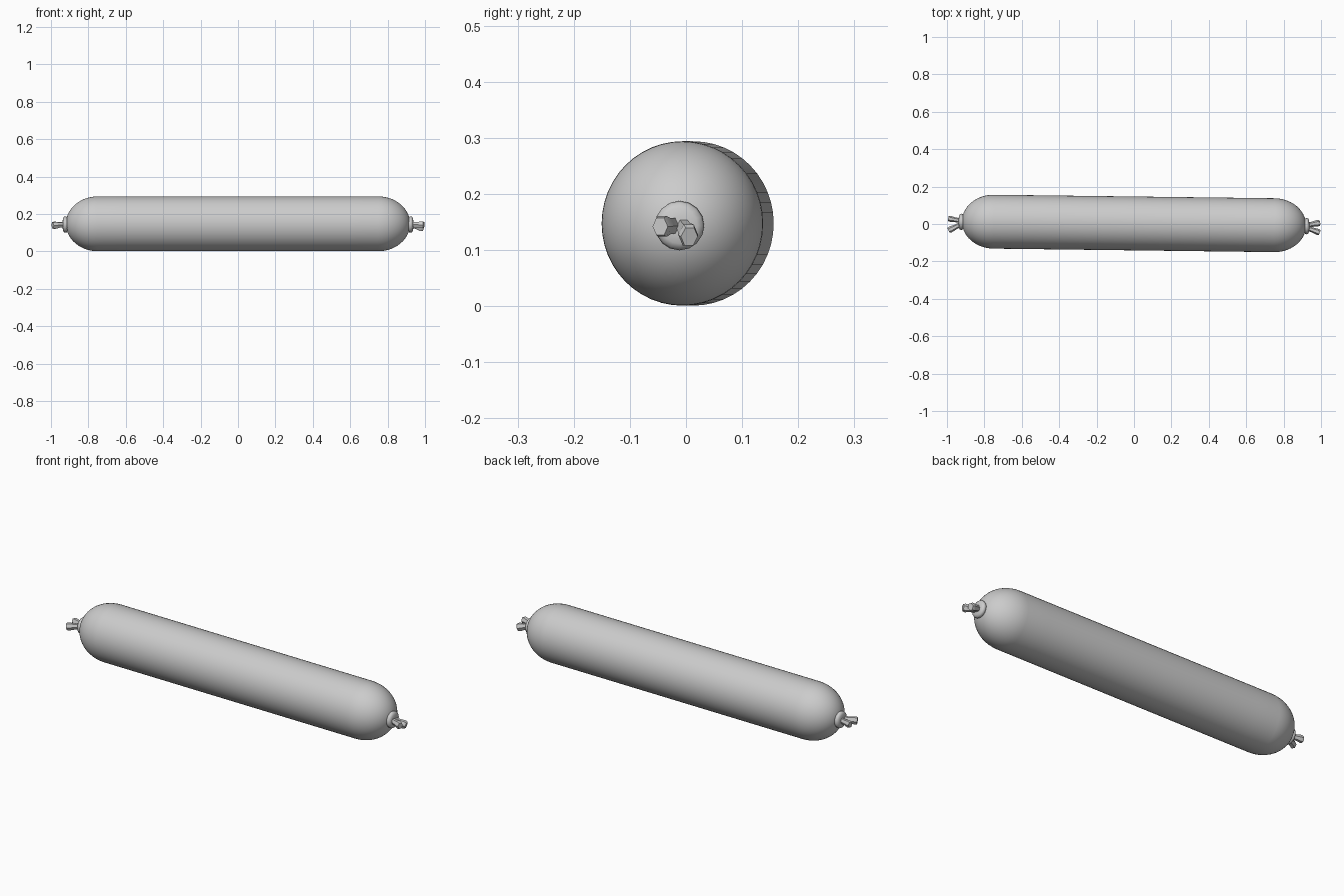
import bpy, bmesh, math
from mathutils import Vector

if "Cube" in bpy.data.objects:
    bpy.data.objects.remove(bpy.data.objects["Cube"])

casing = bpy.data.materials.new("casing_grey")
casing.diffuse_color = (0.6, 0.6, 0.6, 1)
casing.use_nodes = True
casing.node_tree.nodes["Principled BSDF"].inputs["Base Color"].default_value = casing.diffuse_color


def centre(x):
    # the axis leans slightly sideways along the length
    return Vector((x, 0.003 - 0.0125 * x, 0.1475))


def loft(name, rings, sides, smooth_angle, tip=0.0):
    """Skin a list of (centre, direction, radius_y, radius_z) rings and cap both ends."""
    bm = bmesh.new()
    loops = []
    for c, d, ry, rz in rings:
        d = d.normalized()
        side = Vector((0, 0, 1)).cross(d).normalized()
        up = d.cross(side)
        loops.append([bm.verts.new(c + side * ry * math.cos(a) + up * rz * math.sin(a))
                      for a in (2 * math.pi * i / sides for i in range(sides))])
    for a, b in zip(loops, loops[1:]):
        for i in range(sides):
            j = (i + 1) % sides
            bm.faces.new((a[i], a[j], b[j], b[i]))
    bm.faces.new(loops[0][::-1])
    end = bm.faces.new(loops[-1])
    if tip:  # dimple in the cut end
        bmesh.ops.inset_individual(bm, faces=[end], thickness=tip, depth=-tip)
    bmesh.ops.recalc_face_normals(bm, faces=bm.faces)
    me = bpy.data.meshes.new(name)
    bm.to_mesh(me)
    bm.free()
    me.materials.append(casing)
    ob = bpy.data.objects.new(name, me)
    bpy.context.collection.objects.link(ob)
    bpy.context.view_layer.objects.active = ob
    bpy.ops.object.select_all(action='DESELECT')
    ob.select_set(True)
    bpy.ops.object.shade_smooth_by_angle(angle=math.radians(smooth_angle))
    return ob


# Body: long cylinder with elliptical rounded ends
axis = Vector((1, -0.0125, 0))
CAP, START, STEPS = 0.17, 0.75, 14
offsets = [(START * i / 6, 1.0) for i in range(6)]
offsets += [(START + CAP * math.sin(t), max(math.cos(t), 0.04))
            for t in (math.pi / 2 * i / STEPS for i in range(STEPS + 1))]
stations = [(-x, r) for x, r in offsets[:0:-1]] + offsets
body_rings = [(centre(x), axis, 0.144 * r, 0.1465 * r) for x, r in stations]
loft("sausage_body", body_rings, 48, 60)

# Tied ends: pinched neck, rounded knot collar and two flared casing tails
tails = {
    1: [((-0.046, 0.142), 0.017), ((0.006, 0.124), 0.018)],
    -1: [((0.03, 0.142), 0.016), ((-0.034, 0.138), 0.017)],
}
for s, label in ((1, "right"), (-1, "left")):
    d = Vector((s, 0, 0))
    shift = Vector((-0.003 * s, -0.003, -0.004))
    collar = [(0.895, 0.050), (0.915, 0.036), (0.918, 0.041), (0.926, 0.044),
              (0.934, 0.041), (0.939, 0.032), (0.941, 0.015)]
    loft(label + "_knot_collar",
         [(centre(s * x) + shift, d, r, r) for x, r in collar], 16, 50)
    for n, ((y, z), r) in enumerate(tails[s]):
        tip = Vector((s * (0.993 - 0.002 * n), y, z))
        base = centre(s * 0.925) + shift
        base.y += 0.25 * (y - base.y)
        run = tip - base
        loft(f"{label}_casing_tail_{n + 1}",
             [(base, run, 0.012, 0.016),
              (base + run * 0.5, run, r * 0.8, r * 0.95),
              (base + run * 0.85, run, r, r * 1.25),
              (tip, run, r * 0.85, r * 1.05)], 6, 20, tip=0.005)
